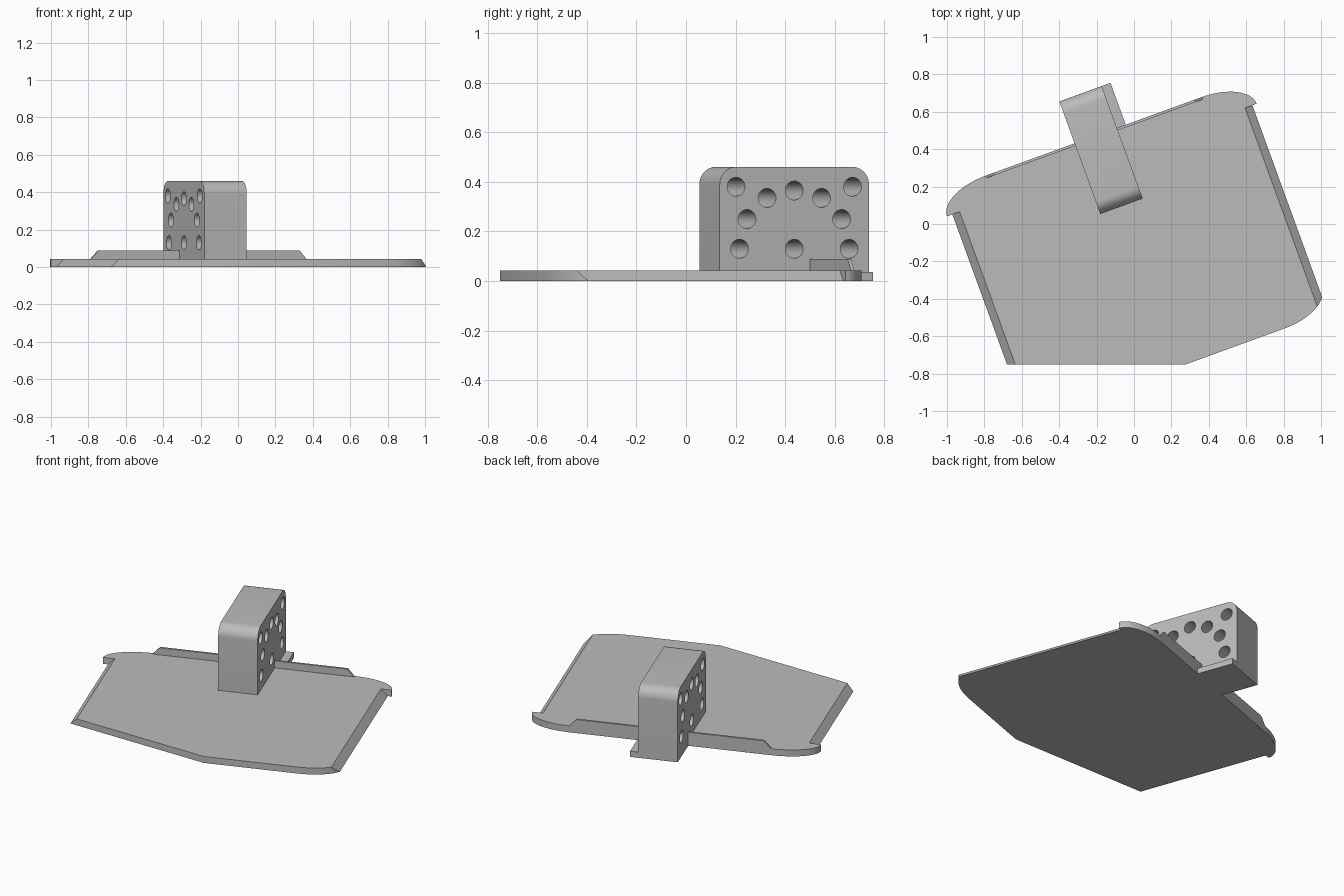
import bpy, bmesh, math
from mathutils import Matrix, Vector

cube = bpy.data.objects.get("Cube")
if cube:
    bpy.data.objects.remove(cube, do_unlink=True)

TURN = Matrix.Rotation(math.radians(20), 4, 'Z')
THICK = 0.042       # plate thickness
BACK = 0.514        # back edge of the plate
STEP = 0.38         # where the rear ears begin

grey = bpy.data.materials.new("plain grey")
grey.use_nodes = True
grey.diffuse_color = (0.5, 0.5, 0.5, 1)
grey.node_tree.nodes["Principled BSDF"].inputs["Base Color"].default_value = (0.5, 0.5, 0.5, 1)


def prism(points, offset):
    """Extrude a closed outline of 3D points along an offset."""
    bm = bmesh.new()
    face = bm.faces.new([bm.verts.new(p) for p in points])
    new = bmesh.ops.extrude_face_region(bm, geom=[face], use_keep_orig=True)
    verts = [g for g in new["geom"] if isinstance(g, bmesh.types.BMVert)]
    bmesh.ops.translate(bm, verts=verts, vec=offset)
    bmesh.ops.recalc_face_normals(bm, faces=bm.faces)
    return bm


def slice_off(bm, point, normal):
    """Remove everything on the normal side of a plane and cap it."""
    geom = bm.verts[:] + bm.edges[:] + bm.faces[:]
    cut = bmesh.ops.bisect_plane(bm, geom=geom, plane_co=point, plane_no=normal, clear_outer=True)
    edges = [g for g in cut["geom_cut"] if isinstance(g, bmesh.types.BMEdge)]
    bmesh.ops.holes_fill(bm, edges=edges)
    bmesh.ops.recalc_face_normals(bm, faces=bm.faces)


def finish(bm, name):
    bm.transform(TURN)
    mesh = bpy.data.meshes.new(name)
    bm.to_mesh(mesh)
    bm.free()
    mesh.materials.append(grey)
    obj = bpy.data.objects.new(name, mesh)
    bpy.context.collection.objects.link(obj)
    return obj


def smooth(obj):
    bpy.ops.object.select_all(action='DESELECT')
    obj.select_set(True)
    bpy.context.view_layer.objects.active = obj
    bpy.ops.object.shade_smooth_by_angle(angle=math.radians(30))


def arc(cx, cy, rx, ry, start, end, steps=16):
    angles = [math.radians(start + (end - start) * i / steps) for i in range(steps + 1)]
    return [(cx + rx * math.cos(a), cy + ry * math.sin(a)) for a in angles]


def flat(points, z=0):
    return [(x, y, z) for x, y in points]


# Main plate: one rounded front corner, bevelled sides, trimmed front
outline = [(-0.95, STEP), (-0.95, -0.8)] + arc(0.571, -0.655, 0.262, 0.145, -90, 0) + [(0.833, STEP)]
bm = prism(flat(outline), (0, 0, THICK))
slice_off(bm, (0.812, 0, 0), (1, 0, 1))
slice_off(bm, (-0.895, 0, 0), (-1, 0, 1))
to_local = TURN.inverted().to_3x3()
slice_off(bm, to_local @ Vector((0, -0.75, 0)), to_local @ Vector((0, -1, 0)))
smooth(finish(bm, "base_plate"))

# Rear band with a rounded ear at each end
ears = arc(0.571, STEP, 0.265, BACK - STEP, 0, 90) + arc(-0.655, STEP, 0.271, BACK - STEP, 90, 180)
smooth(finish(prism(flat(ears), (0, 0, THICK)), "rear_ears"))

# Thin raised lip with sloping ends along the back edge
lip = [(-0.655, THICK), (0.573, THICK), (0.533, 0.088), (-0.612, 0.088)]
finish(prism([(x, BACK, z) for x, z in lip], (0, -0.014, 0)), "rear_lip")

# Upright block, rounded along its front and back top edges
LEFT, RIGHT, FRONT, REAR, TOP, R = -0.151, 0.09, 0.112, 0.752, 0.46, 0.07
side = [(FRONT, THICK), (BACK, THICK), (BACK, 0), (REAR, 0)]
side += arc(REAR - R, TOP - R, R, R, 0, 90, 10) + arc(FRONT + R, TOP - R, R, R, 90, 180, 10)
block = finish(prism([(LEFT, y, z) for y, z in side], (RIGHT - LEFT, 0, 0)), "upright_block")

# Holes bored across the block
holes = [(0, 0.365), (0, 0.13)]
for dy, z in [(0.25, 0.38), (0.117, 0.335), (0.203, 0.25), (0.235, 0.13)]:
    holes += [(dy, z), (-dy, z)]
drills = bmesh.new()
middle = (FRONT + REAR) / 2
for dy, z in holes:
    place = Matrix.Translation(((LEFT + RIGHT) / 2, middle + dy, z)) @ Matrix.Rotation(math.pi / 2, 4, 'Y')
    bmesh.ops.create_cone(drills, cap_ends=True, segments=32, radius1=0.038,
                          radius2=0.038, depth=0.4, matrix=place)
cutter = finish(drills, "hole_cutter")
cutter.hide_render = True
bore = block.modifiers.new("holes", 'BOOLEAN')
bore.operation = 'DIFFERENCE'
bore.solver = 'EXACT'
bore.object = cutter
bpy.context.view_layer.objects.active = block
bpy.ops.object.modifier_apply(modifier=bore.name)
bpy.data.objects.remove(cutter, do_unlink=True)
smooth(block)

# Small foot flange beside the block, behind the plate
foot = [(RIGHT, BACK), (0.14, BACK), (0.14, REAR), (RIGHT, REAR)]
finish(prism(flat(foot), (0, 0, 0.037)), "foot_flange")
